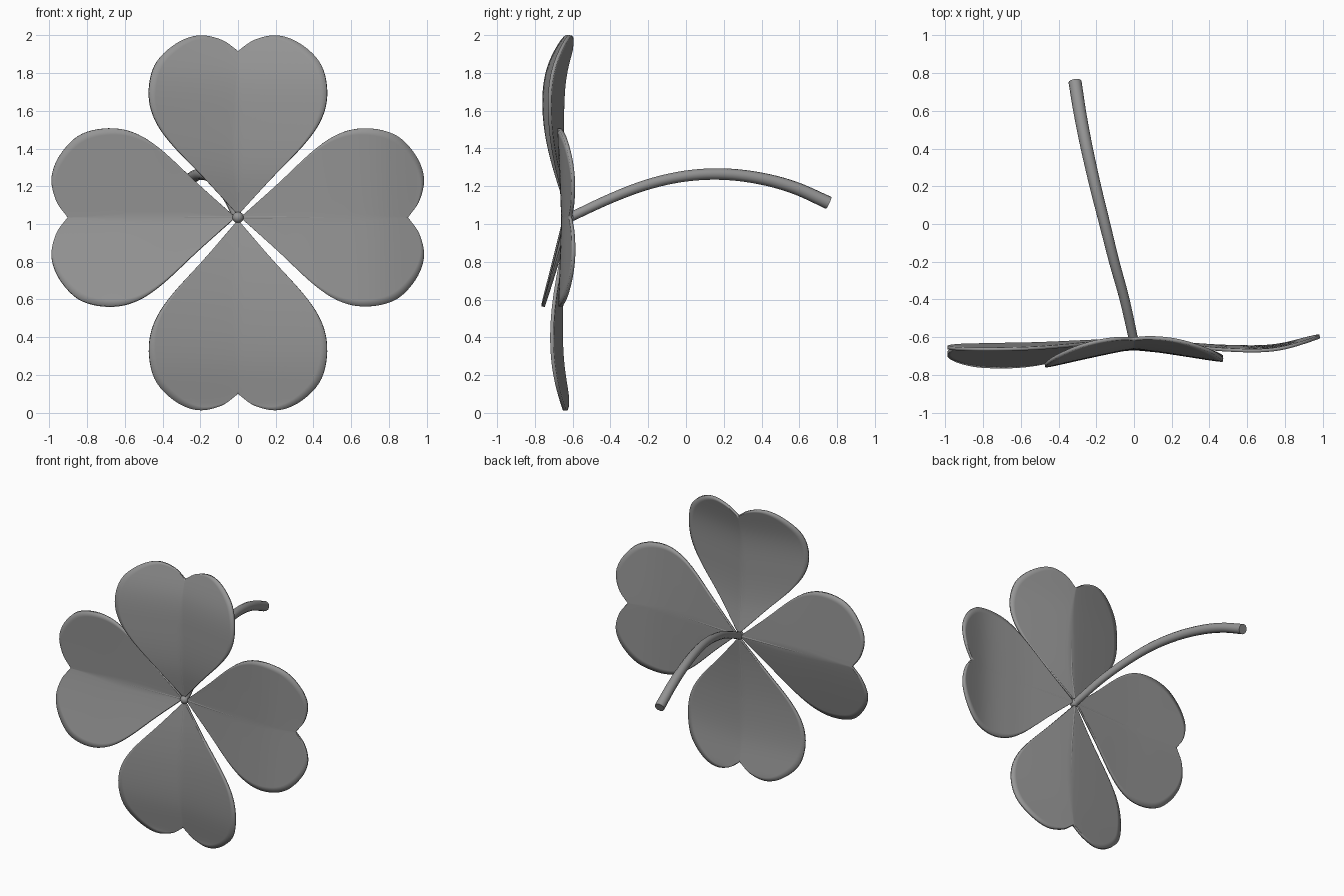
import bpy
import bmesh
from mathutils import Vector

if "Cube" in bpy.data.objects:
    bpy.data.objects.remove(bpy.data.objects["Cube"])

# One plain grey for the whole plant
GREY = (0.3, 0.3, 0.3, 1)
grey = bpy.data.materials.new("plain_grey")
grey.use_nodes = True
grey.diffuse_color = GREY
grey.node_tree.nodes["Principled BSDF"].inputs["Base Color"].default_value = GREY

CENTRE_Z = 1.035
THICK = 0.018
ROWS, COLS = 48, 14


def spline(points, t):
    """Smooth curve through the points, t from 0 to 1."""
    pts = [Vector(p) for p in points]
    pts = [pts[0] * 2 - pts[1]] + pts + [pts[-1] * 2 - pts[-2]]
    span = len(pts) - 3
    i = min(int(t * span), span - 1)
    f = t * span - i
    a, b, c, d = pts[i:i + 4]
    return (b * 2 + (c - a) * f + (a * 2 - b * 5 + c * 4 - d) * f ** 2
            + (b * 3 - a - c * 3 + d) * f ** 3) / 2


def finish(obj):
    obj.data.materials.append(grey)
    bpy.ops.object.select_all(action='DESELECT')
    obj.select_set(True)
    bpy.context.view_layer.objects.active = obj
    bpy.ops.object.shade_smooth_by_angle(angle=0.9)


def tube(name, path, radii, bevel):
    """Tapered round tube along a path, as a mesh."""
    curve = bpy.data.curves.new(name, 'CURVE')
    curve.dimensions = '3D'
    curve.bevel_depth = bevel
    curve.bevel_resolution = 4
    curve.use_fill_caps = True
    line = curve.splines.new('POLY')
    line.points.add(len(path) - 1)
    for point, co, radius in zip(line.points, path, radii):
        point.co = (*co, 1)
        point.radius = radius
    temp = bpy.data.objects.new(name + "_path", curve)
    bpy.context.collection.objects.link(temp)
    mesh = bpy.data.meshes.new_from_object(temp)
    bpy.data.objects.remove(temp)
    obj = bpy.data.objects.new(name, mesh)
    bpy.context.collection.objects.link(obj)
    finish(obj)


# Half of the heart outline: distance along the midrib, distance from it
OUTLINE = [(0.012, 0), (0.2, 0.172), (0.4, 0.362), (0.54, 0.45), (0.68, 0.472),
           (0.82, 0.435), (0.92, 0.33), (0.963, 0.21), (0.94, 0.09), (0.88, 0)]


def leaf(name, along, across, scale, rib_depth, folds):
    """Folded heart leaf; folds are the forward lifts of its two halves."""
    along, across = Vector(along), Vector(across)

    def place(r, w):
        depth = spline([(y, 0) for y in rib_depth], min(r, 1))[0]
        lift = folds[0] if w > 0 else folds[1]
        depth -= lift * (abs(w) / 0.47) ** 1.1
        return along * r + across * w + Vector((0, depth, CENTRE_Z))

    bm = bmesh.new()
    grid = []
    for i in range(ROWS + 1):
        u = i / ROWS
        edge_r, edge_w = spline(OUTLINE, u)
        rib_r = OUTLINE[0][0] + (OUTLINE[-1][0] - OUTLINE[0][0]) * u
        row = []
        for j in range(-COLS, COLS + 1):
            v = abs(j) / COLS
            r = (rib_r + (edge_r - rib_r) * v) * scale
            w = max(edge_w, 0) * j / COLS
            row.append(bm.verts.new(place(r, w)))
        grid.append(row)
    for low, high in zip(grid, grid[1:]):
        for j in range(2 * COLS):
            bm.faces.new((low[j], low[j + 1], high[j + 1], high[j]))
    bmesh.ops.remove_doubles(bm, verts=bm.verts, dist=0.0005)
    bmesh.ops.recalc_face_normals(bm, faces=bm.faces)
    mesh = bpy.data.meshes.new(name)
    bm.to_mesh(mesh)
    bm.free()
    obj = bpy.data.objects.new(name, mesh)
    bpy.context.collection.objects.link(obj)
    finish(obj)
    solid = obj.modifiers.new("thickness", 'SOLIDIFY')
    solid.thickness = THICK
    solid.offset = 0

    # Fine midrib, sunk into the crease
    steps = [k / 20 for k in range(21)]
    tube(name + "_midrib", [place(0.87 * scale * t, 0) for t in steps],
         [1 - 0.3 * t for t in steps], 0.011)


X, Z = Vector((1, 0, 0)), Vector((0, 0, 1))
leaf("top_leaf", Z, X, 1.0, (-0.615, -0.65, -0.655, -0.64, -0.575), (0.07, 0.1))
leaf("bottom_leaf", -Z, X, 1.062, (-0.615, -0.645, -0.66, -0.655, -0.62), (0.05, 0.05))
leaf("left_leaf", X, Z, 1.022, (-0.615, -0.635, -0.65, -0.645, -0.585), (0.02, 0.015))
leaf("right_leaf", -X, Z, 1.027, (-0.615, -0.625, -0.635, -0.64, -0.645), (0.025, 0.118))

# Arched stem running backwards from the leaf centre
STEM = [(0, -0.625, 1.03), (-0.05, -0.4, 1.135), (-0.105, -0.2, 1.21),
        (-0.155, 0, 1.254), (-0.205, 0.2, 1.264), (-0.25, 0.4, 1.24),
        (-0.285, 0.58, 1.19), (-0.313, 0.755, 1.112)]
ts = [k / 40 for k in range(41)]
tube("stem", [spline(STEM, t) for t in ts], [0.85 + 0.35 * t for t in ts], 0.029)

# Small knob where the leaves meet
bpy.ops.mesh.primitive_uv_sphere_add(segments=20, ring_count=12, radius=0.03,
                                     location=(0, -0.62, CENTRE_Z))
knob = bpy.context.object
knob.name = "centre_knob"
finish(knob)
